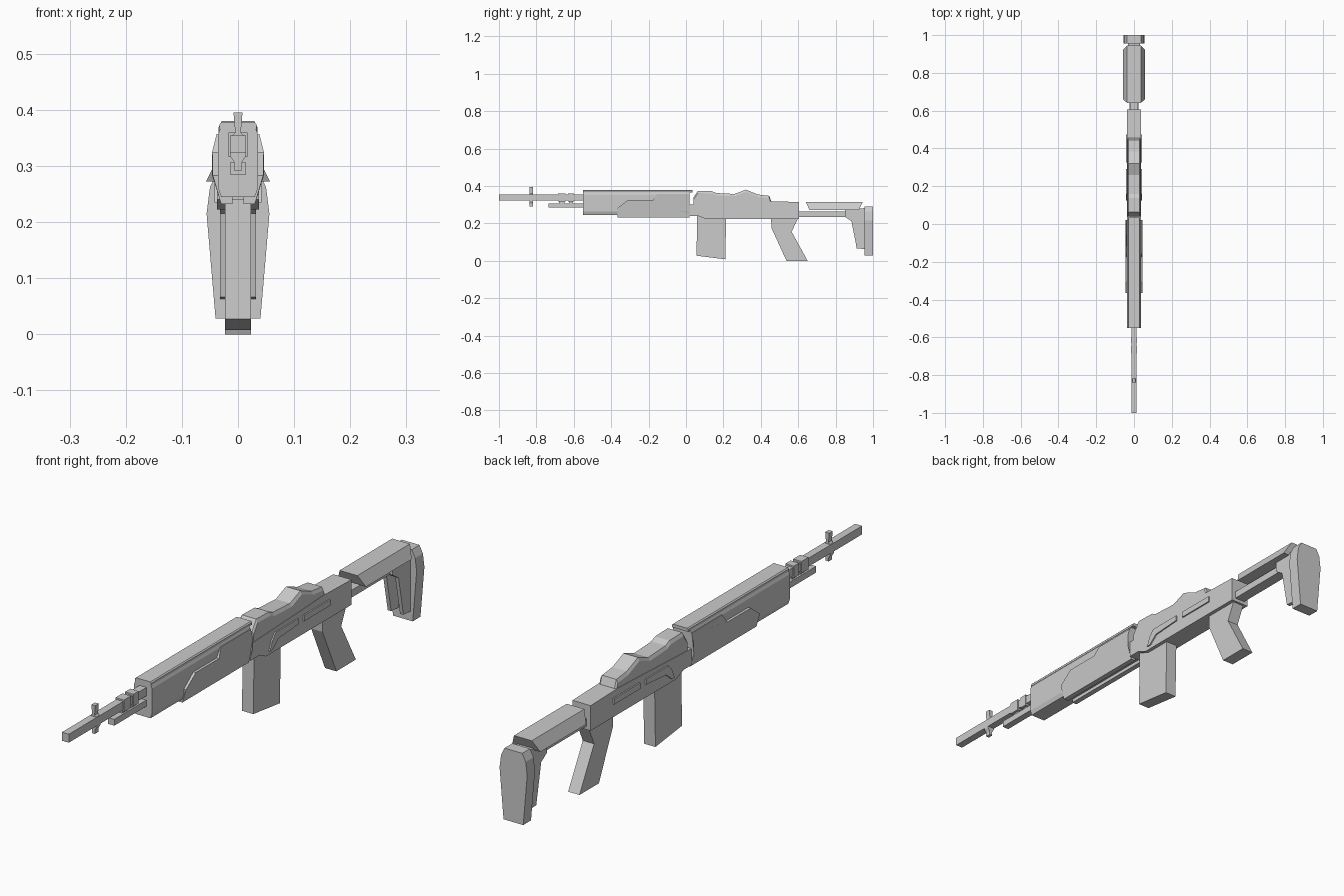
import bpy

if "Cube" in bpy.data.objects:
    bpy.data.objects.remove(bpy.data.objects["Cube"])


def mesh(name, rings):
    """Skin a closed solid through a list of equal-length rings."""
    n = len(rings[0])
    verts = [p for r in rings for p in r]
    faces = [list(range(n))[::-1], [(len(rings) - 1) * n + i for i in range(n)]]
    for k in range(len(rings) - 1):
        for i in range(n):
            j = (i + 1) % n
            faces.append((k * n + i, k * n + j, k * n + n + j, k * n + n + i))
    me = bpy.data.meshes.new(name)
    me.from_pydata(verts, [], faces)
    ob = bpy.data.objects.new(name, me)
    bpy.context.collection.objects.link(ob)
    bpy.context.view_layer.objects.active = ob
    ob.select_set(True)
    bpy.ops.object.mode_set(mode='EDIT')
    bpy.ops.mesh.select_all(action='SELECT')
    bpy.ops.mesh.normals_make_consistent(inside=False)
    bpy.ops.object.mode_set(mode='OBJECT')
    ob.select_set(False)
    return ob


def side(name, prof, x0, x1):
    """Extrude a (y, z) side profile across x."""
    return mesh(name, [[(x, y, z) for y, z in prof] for x in (x0, x1)])


def section(half):
    """Mirror a half cross-section of (x, z) points, listed top to bottom."""
    return half + [(-x, z) for x, z in reversed(half)]


def along(name, half, y0, y1):
    """Extrude a mirrored cross-section along y."""
    return mesh(name, [[(x, y, z) for x, z in section(half)] for y in (y0, y1)])


def box(name, w, y0, y1, z0, z1):
    return along(name, [(w, z1), (w, z0)], y0, y1)


# Barrel, gas tube and their clamps
box("barrel", .014, -1, -.54, .323, .354)
box("gas_tube", .013, -.735, -.54, .284, .307)
for i, (a, b) in enumerate([(-.685, -.645), (-.63, -.6)]):
    box(f"barrel_clamp_{i}", .017, a, b, .316, .36)
    box(f"clamp_neck_{i}", .007, a + .005, b - .005, .3, .32)

# Front sight post with flared blade
along("front_sight", [(.008, .395), (.005, .36), (.014, .35),
                      (.014, .318), (.006, .305), (.006, .291)], -.838, -.818)

# Handguard body and top cover
along("handguard", [(.03, .37), (.036, .355), (.036, .262), (.03, .245)], -.55, .02)
along("handguard_cover", [(.029, .378), (.033, .374), (.033, .366)], -.55, .035)

# Side panels: stepped outline, bevelled outer face
panel = [(-.365, .232, .03), (-.365, .283, .045), (-.31, .325, .046),
         (-.175, .325, .046), (-.155, .357, .038), (.02, .357, .038),
         (.02, .325, .046), (.02, .283, .046), (.02, .232, .03)]
for s, label in ((1, "right"), (-1, "left")):
    mesh(f"side_panel_{label}", [[(s * .01, y, z) for y, z, x in panel],
                                 [(s * x, y, z) for y, z, x in panel]])

# Upper receiver: top line lofted along y with a narrow chamfer
top = [(.04, .338), (.064, .374), (.138, .372), (.16, .362), (.26, .357),
       (.32, .38), (.385, .354), (.445, .347), (.457, .315)]
mesh("upper_receiver", [[(x, y, z) for x, z in
     section([(.029, t), (.035, t - .012), (.035, .27)])] for y, t in top])

# Lower receiver chassis
side("chassis", [(.02, .3), (.45, .318), (.605, .314), (.605, .222), (.11, .222),
                 (.065, .24), (.02, .24)], -.037, .037)

# Raised rails and bolt guides on both sides
for s, label in ((1, "right"), (-1, "left")):
    side(f"bolt_guide_{label}", [(.16, .292), (.29, .292), (.29, .272), (.175, .264),
                                 (.14, .235), (.125, .235), (.14, .27)], s * .03, s * .042)
    side(f"receiver_rib_{label}", [(.325, .292), (.475, .292), (.475, .27), (.325, .27)],
         s * .03, s * .042)

# Magazine and grip
side("magazine", [(.06, .24), (.215, .24), (.21, .008), (.056, .027)], -.023, .023)
side("grip", [(.455, .23), (.6, .23), (.565, .155), (.65, 0), (.537, 0),
              (.457, .155 + .02)], -.023, .023)

# Stock tube and rear bracket
box("stock_tube", .021, .6, .96, .235, .262)
side("rear_bracket", [(.85, .272), (.96, .282), (.96, .215), (.88, .215), (.85, .235)],
     -.032, .032)
for s, label in ((1, "right"), (-1, "left")):
    side(f"bracket_leg_{label}", [(.882, .225), (.96, .225), (.955, .063), (.913, .066)],
         s * .018, s * .032)

# Cheek rest: wide skirts, ends undercut
mesh("cheek_rest", [
    [(s * x, y, z) for s, y, x in ((-1, a, w), (1, a, w), (1, b, w), (-1, b, w))]
    for a, b, w, z in ((.66, .925, .057, .272), (.64, .945, .036, .315))])

# Butt plate
along("butt_plate", [(.036, .29), (.05, .262), (.056, .215), (.04, .028)], .955, 1)
